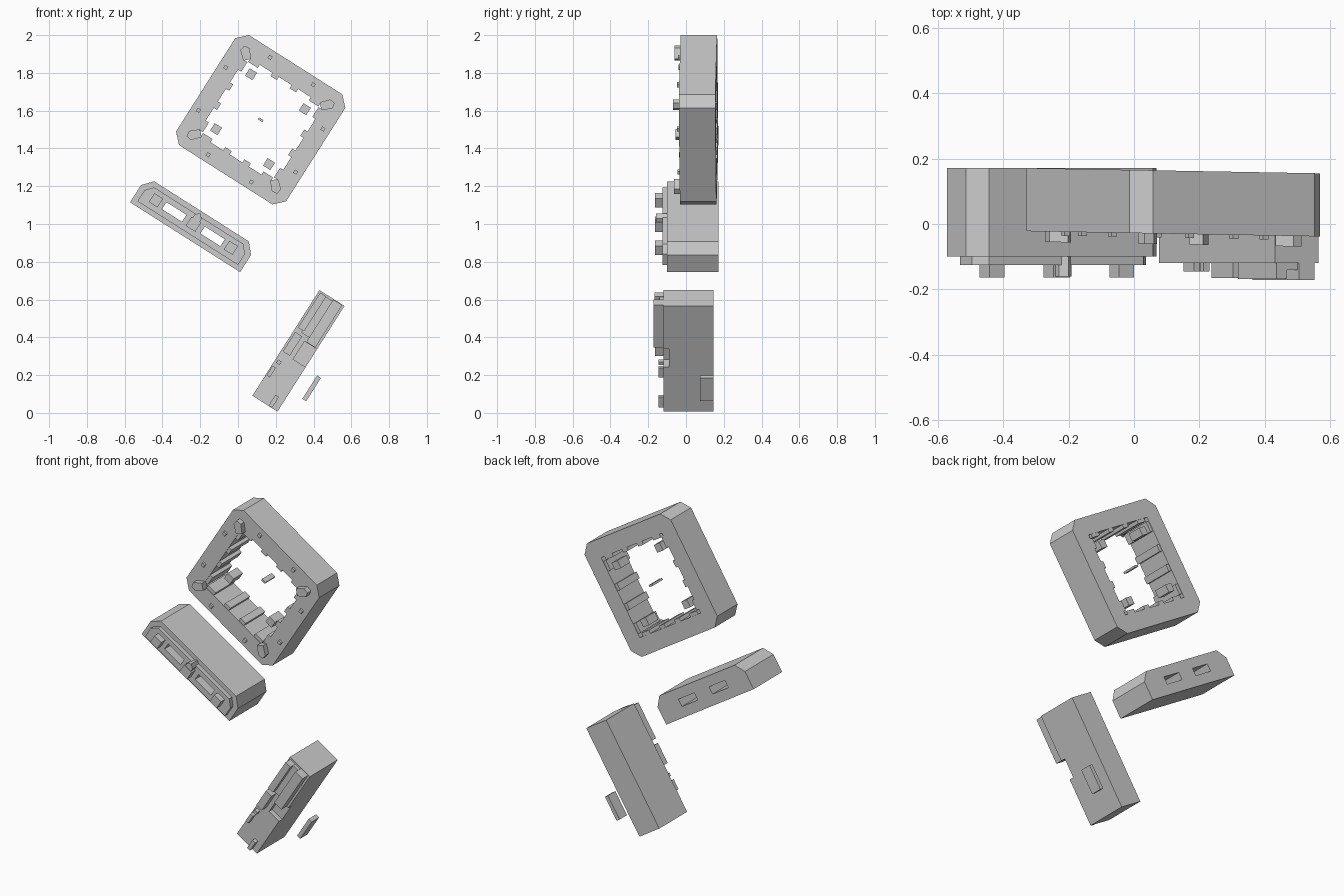
import bpy, bmesh, math

if "Cube" in bpy.data.objects:
    bpy.data.objects.remove(bpy.data.objects["Cube"])

A = math.radians(32.4)
C, S = math.cos(A), math.sin(A)


def prism(name, pts, y0, y1, origin, shear=0.0):
    """Extrude a local (u, v) outline along y, in a frame tilted in the xz plane."""
    bm = bmesh.new()
    rings = []
    for y in (y0, y1):
        ring = []
        for u, v in pts:
            x = origin[0] + u * C + v * S
            z = origin[1] - u * S + v * C
            ring.append(bm.verts.new((x, y - shear * (x - origin[0]), z)))
        rings.append(ring)
    bm.faces.new(rings[0])
    bm.faces.new(rings[1][::-1])
    n = len(pts)
    for i in range(n):
        j = (i + 1) % n
        bm.faces.new((rings[0][i], rings[1][i], rings[1][j], rings[0][j]))
    bmesh.ops.recalc_face_normals(bm, faces=bm.faces)
    me = bpy.data.meshes.new(name)
    bm.to_mesh(me)
    bm.free()
    ob = bpy.data.objects.new(name, me)
    bpy.context.collection.objects.link(ob)
    return ob


def rect(u0, u1, v0, v1):
    return [(u0, v0), (u1, v0), (u1, v1), (u0, v1)]


def spin(pts, k):
    for _ in range(k):
        pts = [(v, -u) for u, v in pts]
    return pts


def cut(target, cutter):
    cutter.hide_render = True
    m = target.modifiers.new("cut", 'BOOLEAN')
    m.operation = 'DIFFERENCE'
    m.solver = 'EXACT'
    m.object = cutter
    bpy.context.view_layer.objects.active = target
    bpy.ops.object.modifier_apply(modifier=m.name)
    bpy.data.objects.remove(cutter)


# Square ring with chamfered corners
RO, RS = (0.12, 1.552), 0.018
Y0, Y1 = -0.03, 0.163
H, K, I = 0.345, 0.293, 0.243
octagon = [(-K, H), (K, H), (H, K), (H, -K), (K, -H), (-K, -H), (-H, -K), (-H, K)]
ring = prism("ring_frame", octagon, Y0, Y1, RO, RS)
cut(ring, prism("ring_cutter", rect(-I, I, -I, I), -0.3, 0.4, RO, RS))

house = [(0.215, 0.245), (0.245, 0.215), (0.288, 0.253), (0.284, 0.284), (0.253, 0.288)]
for k in range(4):
    # Raised corner pieces
    prism("ring_corner", spin(house, k), Y0 - 0.032, Y0 + 0.01, RO, RS)
    for t in (-0.135, 0.135):
        # Studs on the front face
        prism("ring_stud", spin(rect(t - 0.01, t + 0.01, 0.295, 0.315), k),
              Y0 - 0.012, Y0 + 0.01, RO, RS)
    # Pilasters on the inner walls
    for t, w in ((-0.19, 0.03), (-0.06, 0.02), (0.06, 0.02), (0.19, 0.03)):
        prism("ring_pilaster", spin(rect(t - w, t + w, I - 0.02, I + 0.01), k),
              Y0 + 0.003, Y1 - 0.003, RO, RS)

# Blocks floating inside the ring
for px, pz in ((0.069, 1.793), (0.354, 1.608), (-0.116, 1.502), (0.164, 1.317)):
    dx, dz = px - RO[0], pz - RO[1]
    u, v = dx * C - dz * S, dx * S + dz * C
    prism("inner_block", rect(u - 0.023, u + 0.023, v - 0.023, v + 0.023),
          0.075, Y1, RO, RS)
prism("centre_bar", rect(-0.014, 0.014, -0.006, 0.006), 0.07, Y1, RO, RS)

# Long chamfered block with raised tier and two openings
BO = (-0.28, 0.93)
body = prism("long_block", [(-.345, 0), (.345, 0), (.345, .108), (.297, .162),
                            (-.297, .162), (-.345, .108)], -0.10, 0.172, BO)
tier = prism("long_block_tier", [(-.315, .026), (.315, .026), (.315, .095), (.28, .135),
                                 (-.28, .135), (-.315, .095)], -0.125, -0.09, BO)
for s in (-1, 1):
    hole = rect(*sorted((s * 0.058, s * 0.183)), 0.06, 0.104)
    for part in (body, tier):
        cut(part, prism("opening_cutter", hole, -0.4, 0.4, BO))
    prism("end_box", rect(s * 0.235 - 0.027, s * 0.235 + 0.027, 0.055, 0.11),
          -0.163, -0.11, BO)
prism("middle_box", rect(-0.03, 0.03, 0.053, 0.11), -0.163, -0.11, BO)
prism("middle_cap", [(-.022, .105), (.022, .105), (.022, .13), (0, .15), (-.022, .13)],
      -0.16, -0.09, BO)

# Upright block with a side notch
TO = (0.32, 0.3285)
tower = prism("upright_block", rect(-0.0785, 0.0785, -0.331, 0.331), -0.12, 0.145, TO)
cut(tower, prism("notch_cutter", rect(0, 0.1, -0.053, 0.06), -0.3, -0.09, TO))
for name, u0, u1, v0, v1, y in (
        ("right_strip", 0.01, 0.066, 0.062, 0.328, -0.172),
        ("left_strip", -0.068, -0.03, 0.103, 0.322, -0.168),
        ("strip_base", -0.04, 0.02, 0.09, 0.32, -0.14),
        ("left_panel", -0.068, -0.025, -0.047, 0.075, -0.165),
        ("left_rib", -0.073, -0.053, -0.2, -0.14, -0.145),
        ("left_stud", -0.066, -0.044, -0.117, -0.097, -0.145),
        ("lower_rib", 0.022, 0.044, -0.328, -0.262, -0.145)):
    prism(name, rect(u0, u1, v0, v1), y, -0.11, TO)

# Separate small slab beside the upright block
prism("side_slab", rect(-0.012, 0.012, -0.073, 0.073), 0.075, 0.145, (0.39, 0.13))
